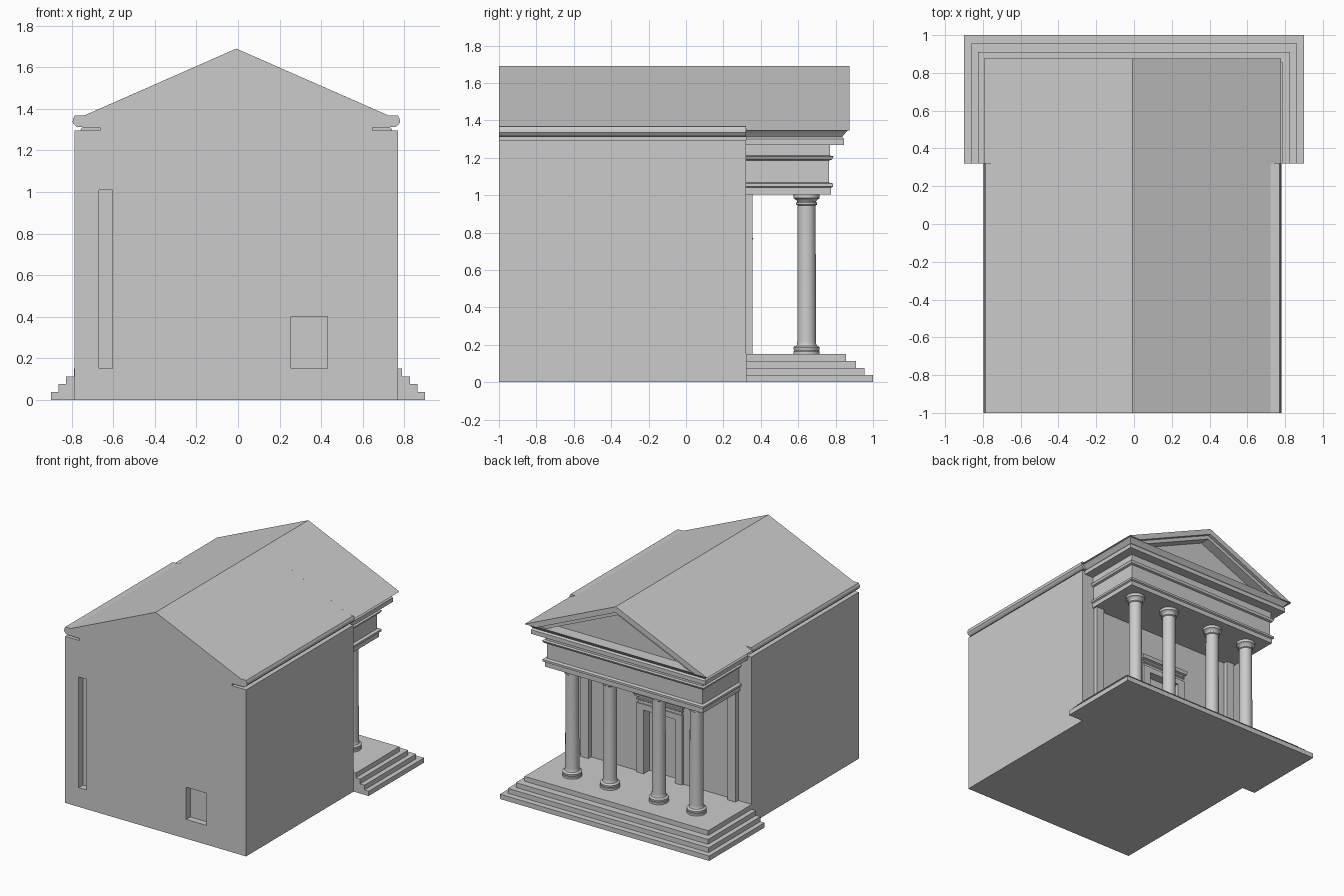
import bpy, bmesh, math

if "Cube" in bpy.data.objects:
    bpy.data.objects.remove(bpy.data.objects["Cube"])

CX = -0.008          # the building axis sits slightly left of the steps
WALL_Y = 0.32        # wall behind the portico


def finish(bm, name, smooth=False):
    bmesh.ops.recalc_face_normals(bm, faces=bm.faces)
    me = bpy.data.meshes.new(name)
    bm.to_mesh(me)
    bm.free()
    ob = bpy.data.objects.new(name, me)
    bpy.context.collection.objects.link(ob)
    if smooth:
        bpy.ops.object.select_all(action='DESELECT')
        ob.select_set(True)
        bpy.context.view_layer.objects.active = ob
        bpy.ops.object.shade_smooth_by_angle(angle=math.radians(35))
    return ob


def stack(name, loops, smooth=False):
    """Skin a list of equal-length point loops and cap both ends."""
    bm = bmesh.new()
    rings = [[bm.verts.new(p) for p in loop] for loop in loops]
    n = len(rings[0])
    for a, b in zip(rings, rings[1:]):
        for i in range(n):
            j = (i + 1) % n
            bm.faces.new((a[i], a[j], b[j], b[i]))
    bm.faces.new(rings[0])
    bm.faces.new(rings[-1])
    return finish(bm, name, smooth)


def prism(name, pts, y0, y1):
    return stack(name, [[(CX + x, y, z) for x, z in pts] for y in (y0, y1)])


def box(name, x0, x1, y0, y1, z0, z1):
    return stack(name, [[(x0, y0, z), (x1, y0, z), (x1, y1, z), (x0, y1, z)] for z in (z0, z1)])


def moulded_block(name, profile, half, back, front, cx=CX):
    """Three-sided moulding: profile is (z, outward offset)."""
    return stack(name, [[(cx - half - d, back, z), (cx + half + d, back, z),
                         (cx + half + d, front + d, z), (cx - half - d, front + d, z)]
                        for z, d in profile])


def lathe(name, profile, x, y, seg=32):
    return stack(name, [[(x + r * math.cos(i * math.tau / seg), y + r * math.sin(i * math.tau / seg), z)
                         for i in range(seg)] for r, z in profile], smooth=True)


# Main hall with gabled roof, eaves moulding and slit under the eaves
half_profile = [(.778, 0), (.778, 1.295), (.655, 1.295), (.655, 1.31), (.765, 1.312),
                (.778, 1.322), (.788, 1.335), (.786, 1.352), (.778, 1.368), (.73, 1.369)]
hall = prism("main_hall", half_profile + [(0, 1.69)] + [(-x, z) for x, z in reversed(half_profile)],
             -1, WALL_Y)

# Recesses: tall slot and low hatch in the front wall, doorway in the portico wall
cutters = [("slot_cutter", -.67, -.605, -1.1, -.95, .15, 1.01),
           ("hatch_cutter", .255, .43, -1.1, -.95, .15, .40),
           ("doorway_cutter", CX - .135, CX + .135, .27, .45, .15, .645)]
for args in cutters:
    cut = box(*args)
    cut.hide_render = True
    cut.hide_viewport = False
    cut.display_type = 'WIRE'
    mod = hall.modifiers.new(args[0], 'BOOLEAN')
    mod.object = cut
    mod.operation = 'DIFFERENCE'
    mod.solver = 'EXACT'

# Stepped base
for i, (hx, y) in enumerate([(.9, 1), (.864, .955), (.827, .91), (.79, .855)]):
    box(f"portico_step_{i + 1}", -hx, hx, WALL_Y, y, i * .0375, (i + 1) * .0375)

# Columns: moulded base, shaft, capital
column = [(.07, .15), (.07, .165), (.066, .168), (.07, .176), (.07, .186), (.065, .192),
          (.055, .195), (.051, .205), (.05, .22), (.048, .945), (.056, .95), (.056, .96),
          (.05, .964), (.052, .97), (.066, .982), (.07, .984), (.07, 1.006)]
for i, x in enumerate((-.535, -.21, .21, .535)):
    lathe(f"column_{i + 1}", column, CX + x, .645)

# Wall pilasters
for side, s in (("left", -1), ("right", 1)):
    x = CX + s * .632
    box(f"{side}_pilaster", x - .034, x + .034, WALL_Y, .355, .15, 1.006)
    # Door jambs
    x = CX + s * .165
    box(f"{side}_door_jamb", x - .03, x + .03, WALL_Y, .34, .15, .645)

# Door lintel and crown
box("door_lintel", CX - .195, CX + .195, WALL_Y, .34, .645, .69)
moulded_block("door_crown", [(.69, 0), (.71, 0), (.715, .008), (.725, .008), (.725, 0), (.74, 0),
                             (.745, .02), (.755, .02), (.77, .028)], .19, WALL_Y, .332)

# Entablature and horizontal cornice
moulded_block("entablature", [(1.005, .01), (1.04, .01), (1.046, .022), (1.062, .022), (1.068, 0),
                              (1.185, 0), (1.19, .015), (1.208, .024), (1.212, .005), (1.268, .005),
                              (1.268, .08), (1.30, .08), (1.312, .07), (1.33, .085), (1.346, .10)],
              .67, WALL_Y, .765)

# Pediment: portico roof with recessed panel, then two stepped raking mouldings
SLOPE = .345 / .785
prism("pediment_panel", [(-.785, 1.345), (.785, 1.345), (0, 1.69)], WALL_Y, .77)


def raking_moulding(name, drop, thick, y1):
    o, i = .345 - drop, .345 - drop - thick
    prism(name, [(-o / SLOPE, 1.345), (0, 1.345 + o), (o / SLOPE, 1.345),
                 (i / SLOPE, 1.345), (0, 1.345 + i), (-i / SLOPE, 1.345)], .77, y1)


raking_moulding("raking_cornice_outer", 0, .045, .875)
raking_moulding("raking_cornice_inner", .045, .03, .85)
